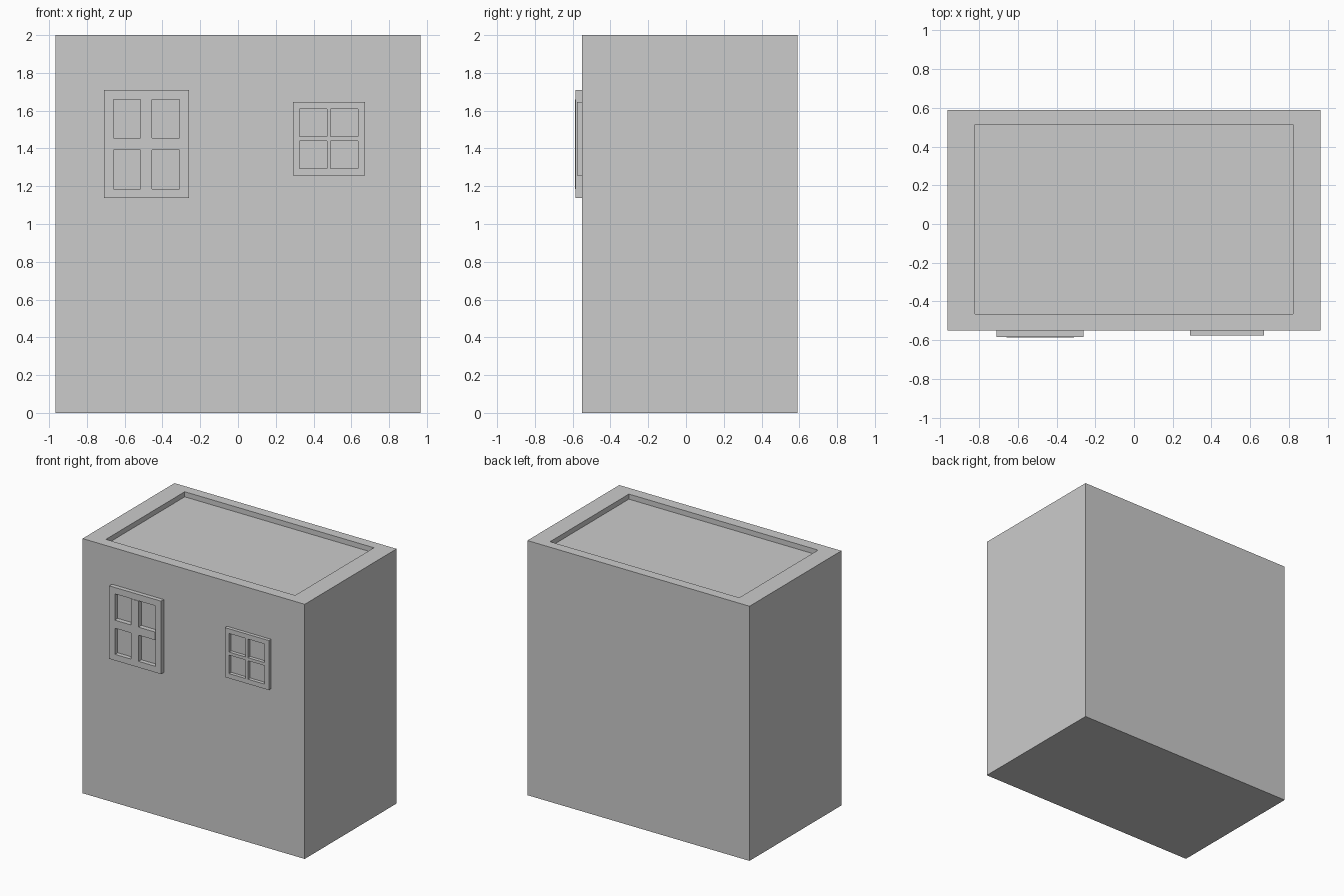
import bpy, bmesh

if "Cube" in bpy.data.objects:
    bpy.data.objects.remove(bpy.data.objects["Cube"])

WALL_Y = -0.55


def new_object(name, bm):
    bmesh.ops.recalc_face_normals(bm, faces=bm.faces)
    mesh = bpy.data.meshes.new(name)
    bm.to_mesh(mesh)
    bm.free()
    obj = bpy.data.objects.new(name, mesh)
    bpy.context.collection.objects.link(obj)
    return obj


def lattice(name, xs, zs, front_y, is_solid):
    """Extruded plate on the wall, made of the solid cells of an x/z grid."""
    bm = bmesh.new()
    grid = [[bm.verts.new((x, WALL_Y, z)) for z in zs] for x in xs]
    for i in range(len(xs) - 1):
        for j in range(len(zs) - 1):
            if is_solid(i, j):
                bm.faces.new((grid[i][j], grid[i + 1][j],
                              grid[i + 1][j + 1], grid[i][j + 1]))
    loose = [v for v in bm.verts if not v.link_faces]
    bmesh.ops.delete(bm, geom=loose, context='VERTS')
    ret = bmesh.ops.extrude_face_region(bm, geom=bm.faces[:], use_keep_orig=True)
    moved = [v for v in ret['geom'] if isinstance(v, bmesh.types.BMVert)]
    bmesh.ops.translate(bm, verts=moved, vec=(0, front_y - WALL_Y, 0))
    return new_object(name, bm)


# Building block with a parapet around a sunken roof
bm = bmesh.new()
rings = [
    (-0.965, 0.965, WALL_Y, 0.59, 0.0),
    (-0.965, 0.965, WALL_Y, 0.59, 2.0),
    (-0.822, 0.822, -0.465, 0.513, 2.0),
    (-0.822, 0.822, -0.465, 0.513, 1.96),
]
loops = [[bm.verts.new(p) for p in ((x0, y0, z), (x1, y0, z), (x1, y1, z), (x0, y1, z))]
         for x0, x1, y0, y1, z in rings]
for a, b in zip(loops, loops[1:]):
    for k in range(4):
        n = (k + 1) % 4
        bm.faces.new((a[k], a[n], b[n], b[k]))
bm.faces.new(loops[0][::-1])
bm.faces.new(loops[-1])
new_object("building_walls", bm)

# Large window: frame and separate, slightly prouder crossbars
xs = [-0.71, -0.66, -0.31, -0.26]
zs = [1.137, 1.185, 1.66, 1.71]
lattice("large_window_frame", xs, zs, -0.584, lambda i, j: (i, j) != (1, 1))
lattice("large_window_crossbars", [-0.66, -0.517, -0.455, -0.31],
        [1.185, 1.392, 1.455, 1.66], -0.587, lambda i, j: i == 1 or j == 1)

# Small window: one-piece frame with four panes
lattice("small_window_frame", [0.29, 0.326, 0.47, 0.49, 0.635, 0.672],
        [1.258, 1.295, 1.44, 1.464, 1.61, 1.647], -0.577,
        lambda i, j: i % 2 == 0 or j % 2 == 0)
